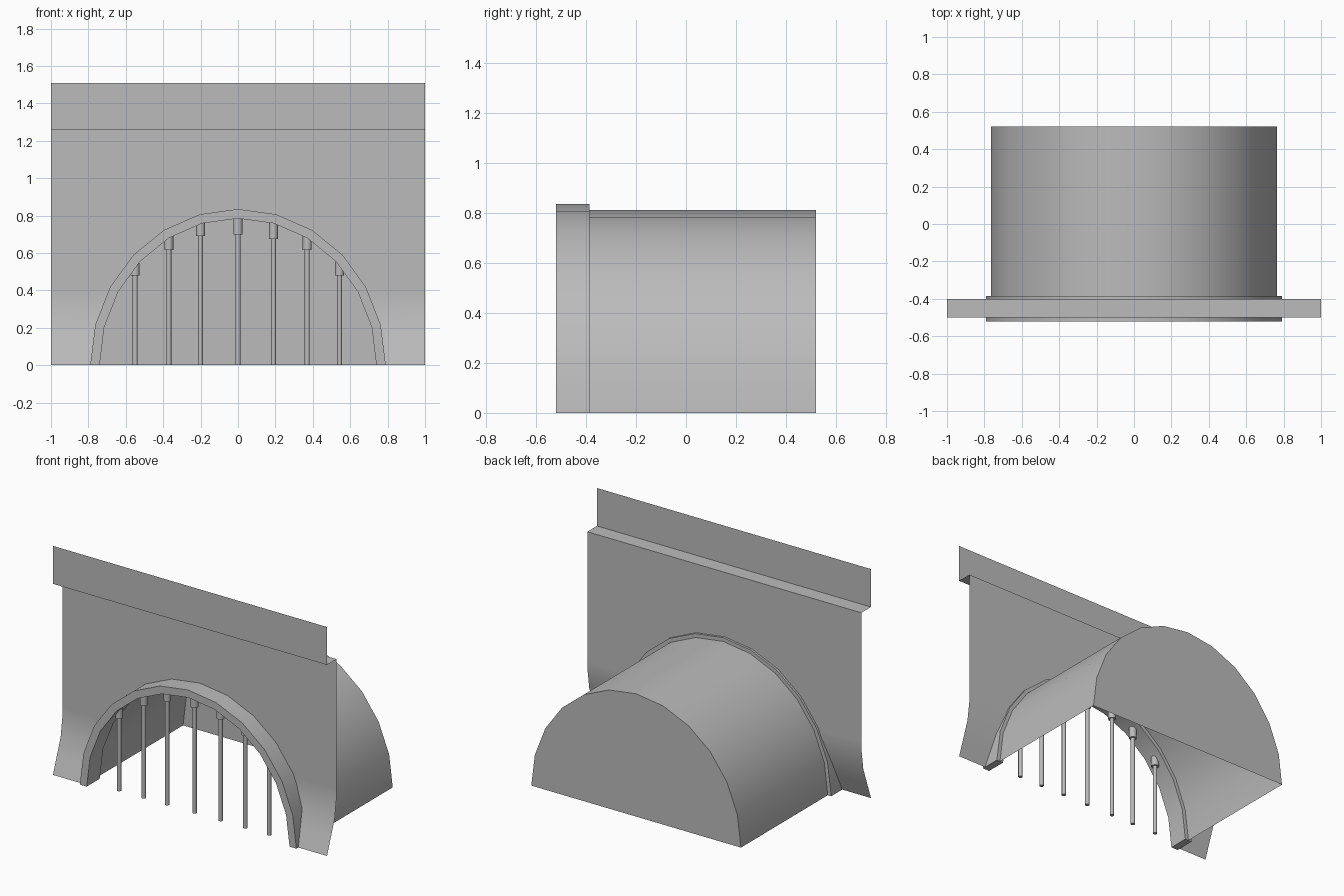
import bpy, bmesh, math

cube = bpy.data.objects.get("Cube")
if cube:
    bpy.data.objects.remove(cube, do_unlink=True)

GREY = (0.5, 0.5, 0.5, 1.0)
mat = bpy.data.materials.new("plain grey")
mat.use_nodes = True
mat.diffuse_color = GREY
mat.node_tree.nodes["Principled BSDF"].inputs["Base Color"].default_value = GREY

SEGMENTS = 12
BOTTOM_DROP = 0.045  # arch height exceeds its half width by this


def finish(name, bm):
    """Turn a bmesh into a named, smooth-shaded object."""
    bmesh.ops.remove_doubles(bm, verts=bm.verts, dist=0.0005)
    mesh = bpy.data.meshes.new(name)
    bm.to_mesh(mesh)
    bm.free()
    mesh.materials.append(mat)
    obj = bpy.data.objects.new(name, mesh)
    bpy.context.collection.objects.link(obj)
    bpy.ops.object.select_all(action="DESELECT")
    obj.select_set(True)
    bpy.context.view_layer.objects.active = obj
    bpy.ops.object.shade_smooth_by_angle(angle=math.radians(30))
    return obj


def arch(bm, radius, y):
    """Half-ellipse row of vertices standing on the ground."""
    row = []
    for i in range(SEGMENTS + 1):
        a = math.pi * i / SEGMENTS
        row.append(bm.verts.new((radius * math.cos(a), y,
                                 (radius + BOTTOM_DROP) * math.sin(a))))
    return row


def bridge(bm, a, b):
    for i in range(len(a) - 1):
        bm.faces.new((a[i], a[i + 1], b[i + 1], b[i]))


def arch_half_width(radius, z):
    return radius * math.sqrt(max(0, 1 - (z / (radius + BOTTOM_DROP)) ** 2))


# Tunnel: thin shell, open below and in front, closed at the back
bm = bmesh.new()
front, back = arch(bm, 0.765, -0.39), arch(bm, 0.765, 0.52)
bridge(bm, front, back)
bm.faces.new(back)
bmesh.ops.recalc_face_normals(bm, faces=bm.faces)
finish("tunnel", bm)

# Collar: solid arched ring around the opening
bm = bmesh.new()
loops = [arch(bm, r, y) for r, y in
         ((0.79, -0.52), (0.79, -0.385), (0.74, -0.385), (0.74, -0.52))]
for k in range(4):
    bridge(bm, loops[k], loops[(k + 1) % 4])
for end in (0, -1):
    bm.faces.new([loop[end] for loop in loops])
bmesh.ops.recalc_face_normals(bm, faces=bm.faces)
finish("arch_collar", bm)

# Head wall: thin sheet with an arched hole, flared feet and a stepped top
HOLE = 0.765
FLARE = [(0, -0.5), (0.22, -0.42), (0.36, -0.4), (2, -0.4)]


def wall_y(z):
    for (z0, y0), (z1, y1) in zip(FLARE, FLARE[1:]):
        if z <= z1:
            return y0 + (y1 - y0) * (z - z0) / (z1 - z0)


heights = [0, 0.11, 0.22, 0.36]
heights += [(HOLE + BOTTOM_DROP) * math.sin(math.radians(a)) for a in range(30, 91, 10)]
bm = bmesh.new()
for side in (-1, 1):
    rows = []
    for z in heights:
        rows.append([bm.verts.new((side * x, wall_y(z), z))
                     for x in (arch_half_width(HOLE, z), 1)])
    for low, high in zip(rows, rows[1:]):
        quad = [low[0], low[1], high[1], high[0]]
        bm.faces.new(quad if side > 0 else quad[::-1])
    # Upper wall, ledge and parapet
    profile = [(-0.4, heights[-1]), (-0.4, 1.26), (-0.5, 1.26), (-0.5, 1.51)]
    rows = [[bm.verts.new((side * x, y, z)) for x in (0, 1)] for y, z in profile]
    for low, high in zip(rows, rows[1:]):
        quad = [low[0], low[1], high[1], high[0]]
        bm.faces.new(quad if side > 0 else quad[::-1])
finish("head_wall", bm)


# Grille bars with sleeves that run up into the collar
def cylinder(name, x, radius, z0, z1):
    bm = bmesh.new()
    bmesh.ops.create_cone(bm, cap_ends=True, segments=16, radius1=radius,
                          radius2=radius, depth=z1 - z0)
    bmesh.ops.translate(bm, verts=bm.verts, vec=(x, -0.452, (z0 + z1) / 2))
    finish(name, bm)


BARS = [(-0.55, 0.48), (-0.37, 0.615), (-0.2, 0.69), (0, 0.70),
        (0.19, 0.675), (0.37, 0.615), (0.543, 0.48)]
for n, (x, sleeve_z) in enumerate(BARS, 1):
    top = 0.785 * math.sqrt(1 - (x / 0.74) ** 2) + 0.02
    cylinder(f"bar_{n}", x, 0.0135, 0, sleeve_z + 0.02)
    cylinder(f"bar_sleeve_{n}", x, 0.024, sleeve_z, top)
